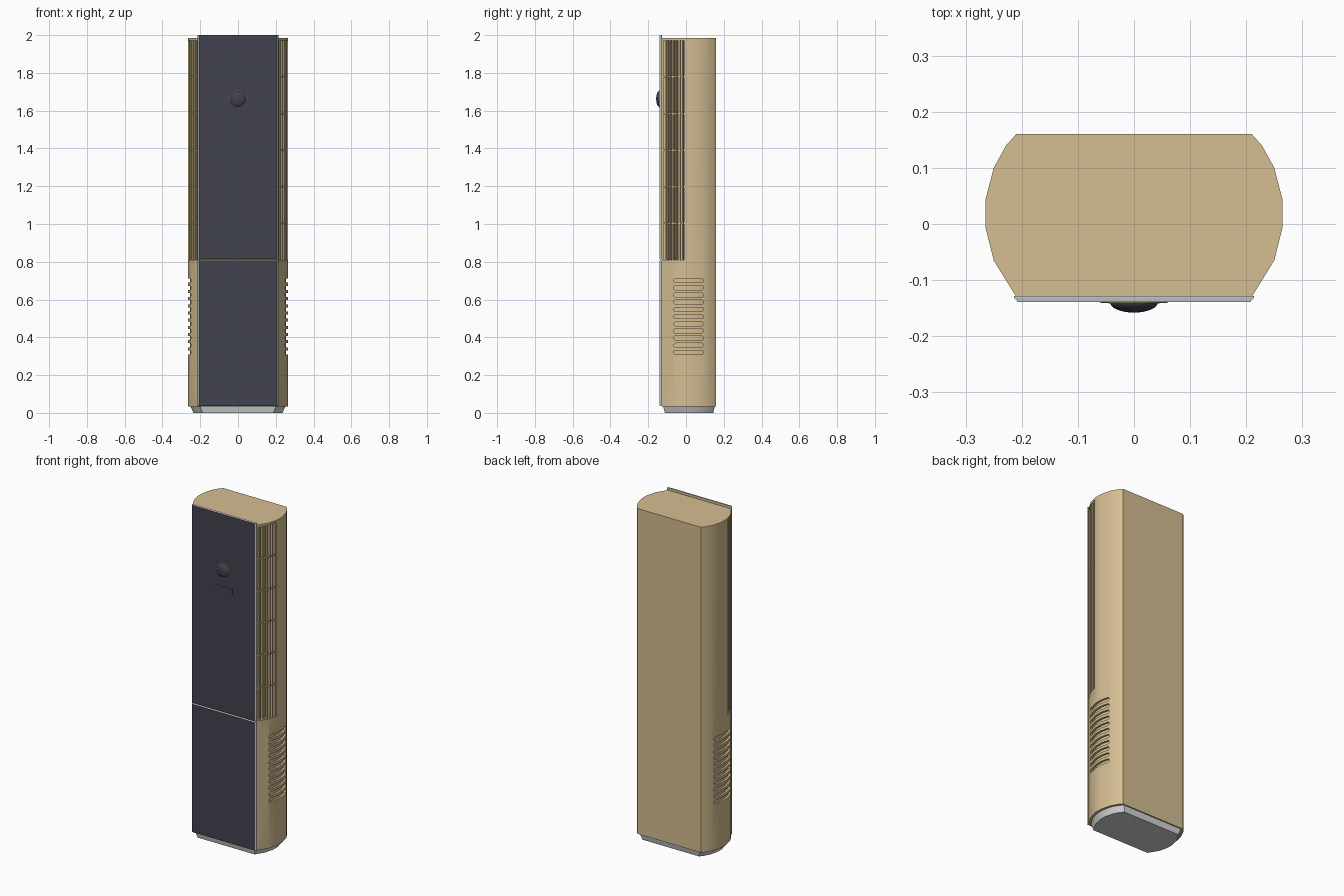
import bpy, bmesh, math
from mathutils import Vector

cube = bpy.data.objects.get("Cube")
if cube:
    bpy.data.objects.remove(cube, do_unlink=True)


def material(name, rgb):
    m = bpy.data.materials.new(name)
    m.use_nodes = True
    m.diffuse_color = (*rgb, 1)
    m.node_tree.nodes["Principled BSDF"].inputs["Base Color"].default_value = (*rgb, 1)
    return m


TAN = material("warm tan", (0.66, 0.51, 0.29))
DARK = material("charcoal", (0.055, 0.055, 0.08))
GREY = material("light grey", (0.64, 0.67, 0.66))


def loft(name, rings, *mats):
    """Closed solid through rings with equal point counts."""
    bm = bmesh.new()
    loops = [[bm.verts.new(p) for p in ring] for ring in rings]
    n = len(loops[0])
    for a, b in zip(loops, loops[1:]):
        for i in range(n):
            bm.faces.new((a[i], a[(i + 1) % n], b[(i + 1) % n], b[i]))
    bm.faces.new(loops[0][::-1])
    bm.faces.new(loops[-1])
    bmesh.ops.recalc_face_normals(bm, faces=bm.faces)
    me = bpy.data.meshes.new(name)
    bm.to_mesh(me)
    bm.free()
    ob = bpy.data.objects.new(name, me)
    bpy.context.collection.objects.link(ob)
    for m in mats:
        me.materials.append(m)
    return ob


def level(pts, z):
    return [(x, y, z) for x, y in pts]


def scaled(pts, s):
    return [(x * s, 0.016 + (y - 0.016) * s) for x, y in pts]


def smooth(ob):
    bpy.ops.object.select_all(action='DESELECT')
    ob.select_set(True)
    bpy.context.view_layer.objects.active = ob
    bpy.ops.object.shade_smooth_by_angle(angle=math.radians(30))


def cut(target, cutter):
    cutter.hide_render = True
    mod = target.modifiers.new("cut", 'BOOLEAN')
    mod.operation = 'DIFFERENCE'
    mod.solver = 'EXACT'
    mod.object = cutter
    bpy.context.view_layer.objects.active = target
    bpy.ops.object.modifier_apply(modifier=mod.name)
    bpy.data.objects.remove(cutter, do_unlink=True)


# Cabinet with bowed sides
SIDE = [(0.211, -0.128), (0.25, -0.065), (0.265, -0.005), (0.265, 0.042),
        (0.25, 0.10), (0.228, 0.14), (0.21, 0.16)]
PROFILE = SIDE + [(-x, y) for x, y in reversed(SIDE)]
cabinet = loft("cabinet", [level(PROFILE, 0.035), level(PROFILE, 1.985)], TAN)

GRILLE_LOW, GRILLE_HIGH = 0.81, 1.972
for s in (1, -1):
    # Tall outlet recess
    quad = [(s * x, y) for x, y in ((0.18, -0.12), (0.32, -0.12), (0.32, -0.01), (0.225, -0.01))]
    cut(cabinet, loft("recess_cutter", [level(quad, GRILLE_LOW), level(quad, GRILLE_HIGH)], TAN))
    # Rounded intake slots
    for k in range(11):
        z, r = 0.32 + 0.038 * k, 0.011
        outline = []
        for cy, start in ((0.083, -90), (-0.055, 90)):
            for j in range(7):
                a = math.radians(start + 30 * j)
                outline.append((cy + r * math.cos(a), z + r * math.sin(a)))
        cut(cabinet, loft("slot_cutter", [[(s * x, y, h) for y, h in outline] for x in (0.215, 0.3)], TAN))
smooth(cabinet)

# Curved floor behind the intake slots
floor = scaled(PROFILE, 0.955)
smooth(loft("slot_backing", [level(floor, 0.29), level(floor, 0.73)], TAN))


# Outlet grille bars following the bowed side
def side_x(y):
    for (xa, ya), (xb, yb) in zip(SIDE, SIDE[1:]):
        if ya <= y <= yb:
            return xa + (xb - xa) * (y - ya) / (yb - ya)


def bar(name, s, y, width, depth, inset, z0, z1):
    tangent = Vector((side_x(y + 0.004) - side_x(y - 0.004), 0.008)).normalized()
    normal = Vector((tangent.y, -tangent.x))
    outer = Vector((side_x(y), y)) - normal * inset
    pts = [outer + tangent * a * width / 2 - normal * d
           for a, d in ((-1, 0), (1, 0), (1, depth), (-1, depth))]
    pts = [(s * p.x, p.y) for p in pts]
    loft(name, [level(pts, z0), level(pts, z1)], TAN)


for s, side in ((1, "left"), (-1, "right")):
    for k in range(6):
        bar(f"{side}_grille_slat", s, -0.106 + 0.0175 * k, 0.007, 0.016, 0.002,
            GRILLE_LOW, GRILLE_HIGH)
    ys = (-0.12, -0.065, -0.01)
    strip = [(s * (side_x(y) - 0.006), y) for y in ys]
    strip += [(s * (side_x(y) - 0.016), y) for y in reversed(ys)]
    for k in range(1, 6):
        z = GRILLE_LOW + (GRILLE_HIGH - GRILLE_LOW) * k / 6
        loft(f"{side}_grille_crossbar", [level(strip, z - 0.004), level(strip, z + 0.004)], TAN)


# Front panels: grey chamfered rim, dark face, tan back
def panel(name, z0, z1):
    rings = []
    for y, w, e in ((-0.128, 0.214, 0), (-0.131, 0.214, 0), (-0.139, 0.207, 0.002)):
        rings.append([(-w, y, z0 + e), (w, y, z0 + e), (w, y, z1 - e), (-w, y, z1 - e)])
    ob = loft(name, rings, GREY, DARK, TAN)
    for f in ob.data.polygons:
        f.material_index = 1 if f.normal.y < -0.9 else 2 if f.normal.y > 0.9 else 0


panel("lower_front_panel", 0.037, 0.808)
panel("upper_front_panel", 0.812, 2.0)

# Tapered plinth
smooth(loft("plinth", [level(scaled(PROFILE, 0.89), 0), level(scaled(PROFILE, 0.95), 0.036)], GREY))

# Domed control knob with a thin trim ring
bpy.ops.mesh.primitive_uv_sphere_add(segments=32, ring_count=16, radius=1,
                                     location=(0, -0.139, 1.662), rotation=(math.pi / 2, 0, 0))
knob = bpy.context.object
knob.name = "control_knob"
knob.scale = (0.043, 0.043, 0.019)
knob.data.materials.append(DARK)
smooth(knob)
bpy.ops.mesh.primitive_torus_add(major_segments=32, minor_segments=8, major_radius=0.044,
                                 minor_radius=0.002, location=(0, -0.14, 1.662),
                                 rotation=(math.pi / 2, 0, 0))
ring = bpy.context.object
ring.name = "knob_trim_ring"
ring.data.materials.append(TAN)
smooth(ring)

# Thin display strip below the knob
display = [(-0.06, -0.141), (0.06, -0.141), (0.06, -0.138), (-0.06, -0.138)]
loft("display_strip", [level(display, 1.535), level(display, 1.565)], DARK)
